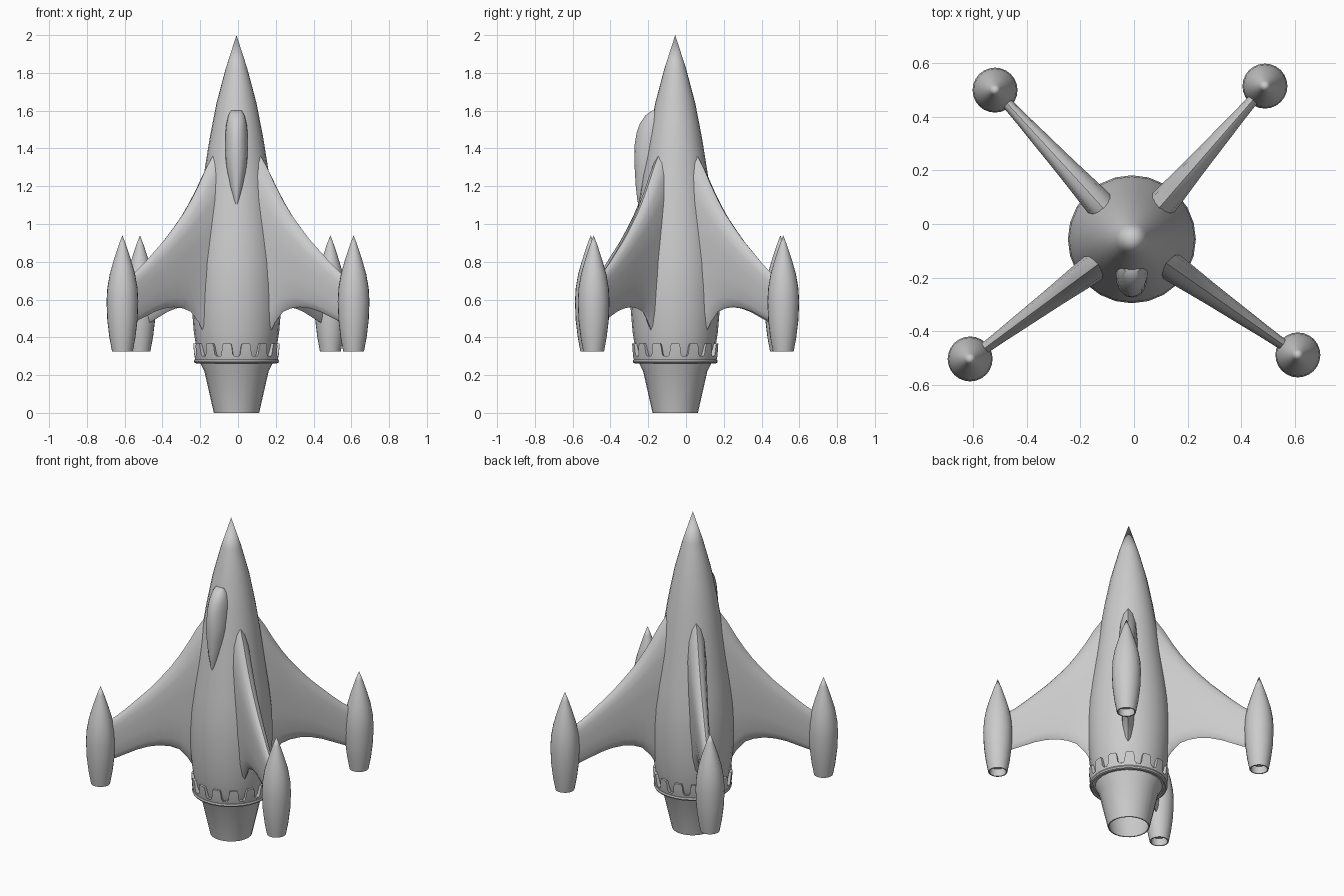
import bpy, bmesh, math
from mathutils import Vector

if "Cube" in bpy.data.objects:
    bpy.data.objects.remove(bpy.data.objects["Cube"])

CX, CY = -0.008, -0.057          # axis of the hull


def finish(bm, name, loc=(0, 0, 0), rot=0.0, angle=35):
    bmesh.ops.remove_doubles(bm, verts=bm.verts, dist=1e-5)
    bmesh.ops.recalc_face_normals(bm, faces=bm.faces)
    me = bpy.data.meshes.new(name)
    bm.to_mesh(me)
    bm.free()
    ob = bpy.data.objects.new(name, me)
    bpy.context.collection.objects.link(ob)
    ob.location, ob.rotation_euler = loc, (0, 0, rot)
    bpy.ops.object.select_all(action='DESELECT')
    ob.select_set(True)
    bpy.context.view_layer.objects.active = ob
    bpy.ops.object.shade_smooth_by_angle(angle=math.radians(angle))
    return ob


def lathe(name, profile, loc, sides):
    bm = bmesh.new()
    vs = [bm.verts.new((r, 0, z)) for r, z in profile]
    es = [bm.edges.new(p) for p in zip(vs, vs[1:])]
    bmesh.ops.spin(bm, geom=vs + es, axis=(0, 0, 1), cent=(0, 0, 0),
                   angle=2 * math.pi, steps=sides, use_merge=True)
    return finish(bm, name, loc)


def loft(name, rings, loc=(0, 0, 0), rot=0.0, closed=False, angle=35):
    """Skin a row of closed rings; cap the ends, or join last to first."""
    bm = bmesh.new()
    rows = [[bm.verts.new(p) for p in ring] for ring in rings]
    n = len(rows[0])
    pairs = list(zip(rows, rows[1:])) + ([(rows[-1], rows[0])] if closed else [])
    for a, b in pairs:
        for i in range(n):
            j = (i + 1) % n
            bm.faces.new((a[i], a[j], b[j], b[i]))
    if not closed:
        bm.faces.new(rows[0])
        bm.faces.new(rows[-1])
    return finish(bm, name, loc, rot, angle)


# hull with hollow nozzle
lathe("hull", [(0, 2), (.058, 1.82), (.106, 1.64), (.141, 1.46), (.17, 1.28),
               (.195, 1.1), (.218, .94), (.234, .8), (.239, .68), (.236, .55),
               (.226, .43), (.212, .34), (.195, .27), (.17, .22), (.12, 0),
               (.113, 0), (.155, .2), (0, .2)], (CX, CY, 0), 24)

# toothed collar: the upper rim rises and falls around the hull
TEETH = 14
tooth = [(0, .368), (.4, .368), (.46, .35), (.5, .312), (.58, .296),
         (.82, .296), (.9, .312), (.94, .35)]
rings = []
for k in range(TEETH):
    for f, top in tooth:
        a = 2 * math.pi * (k + f - .2) / TEETH
        c, s = math.cos(a), math.sin(a)
        prof = [(.185, .268), (.215, .268), (.224, .3),
                (.224 + (top - .3) * .09, top), (.195, top)]
        rings.append([(r * c, r * s, z) for r, z in prof])
loft("collar", rings, (CX, CY, 0), closed=True, angle=30)

# rounded lip under the collar
lip = [(.213 + .012 * math.cos(i * math.pi / 4), .274 + .012 * math.sin(i * math.pi / 4))
       for i in range(8)]
lathe("collar_lip", lip + lip[:1], (CX, CY, 0), 40)

# fins and their engine pods
# stations: distance out, lower edge, upper edge, half thickness
stations = [(.11, .3, 1.43, .056), (.16, .34, 1.355, .055), (.2, .395, 1.295, .053),
            (.25, .48, 1.205, .049), (.3, .535, 1.125, .045), (.35, .553, 1.055, .041),
            (.41, .56, .985, .037), (.475, .553, .915, .033), (.54, .535, .855, .029),
            (.6, .51, .8, .025), (.66, .485, .75, .022), (.72, .46, .71, .02)]
# half section: height fraction, thickness fraction
section = [(0, 0), (.03, .3), (.12, .62), (.35, .9), (.6, 1), (.8, 1), (.91, .8), (.97, .45)]
outline = section + [(1, 0)] + [(h, -t) for h, t in section[:0:-1]]
pod = [(0, .94), (.02, .888), (.047, .805), (.067, .735), (.08, .66), (.084, .59),
       (.08, .49), (.069, .4), (.055, .325), (.048, .325), (.046, .37), (0, .37)]
fins = {"front_right": (.612, -.489), "front_left": (-.612, -.504),
        "back_right": (.489, .515), "back_left": (-.519, .5)}
for side, (px, py) in fins.items():
    rot = math.atan2(py - CY, px - CX)
    rings = [[(r, t * th, lo + (hi - lo) * h) for h, t in outline]
             for r, lo, hi, th in stations]
    loft(side + "_fin", rings, (CX, CY, 0), rot)
    lathe(side + "_pod", pod, (px, py, 0), 24)

# cockpit blister on the front: height, half width, foremost y
blister = [(1.6, .028, -.18), (1.575, .043, -.215), (1.53, .054, -.245),
           (1.48, .06, -.262), (1.42, .061, -.272), (1.36, .059, -.274),
           (1.3, .054, -.272), (1.2, .038, -.266), (1.12, .019, -.257),
           (1.07, .006, -.24)]
rings = []
for z, w, yf in blister:
    base = -.17 if z > 1.4 else -.2
    arc = [(CX + w * math.cos(i * math.pi / 10),
            base + (yf - base) * math.sin(i * math.pi / 10), z) for i in range(11)]
    rings.append([(CX + w, -.1, z)] + arc + [(CX - w, -.1, z)])
loft("cockpit_blister", rings, angle=40)
